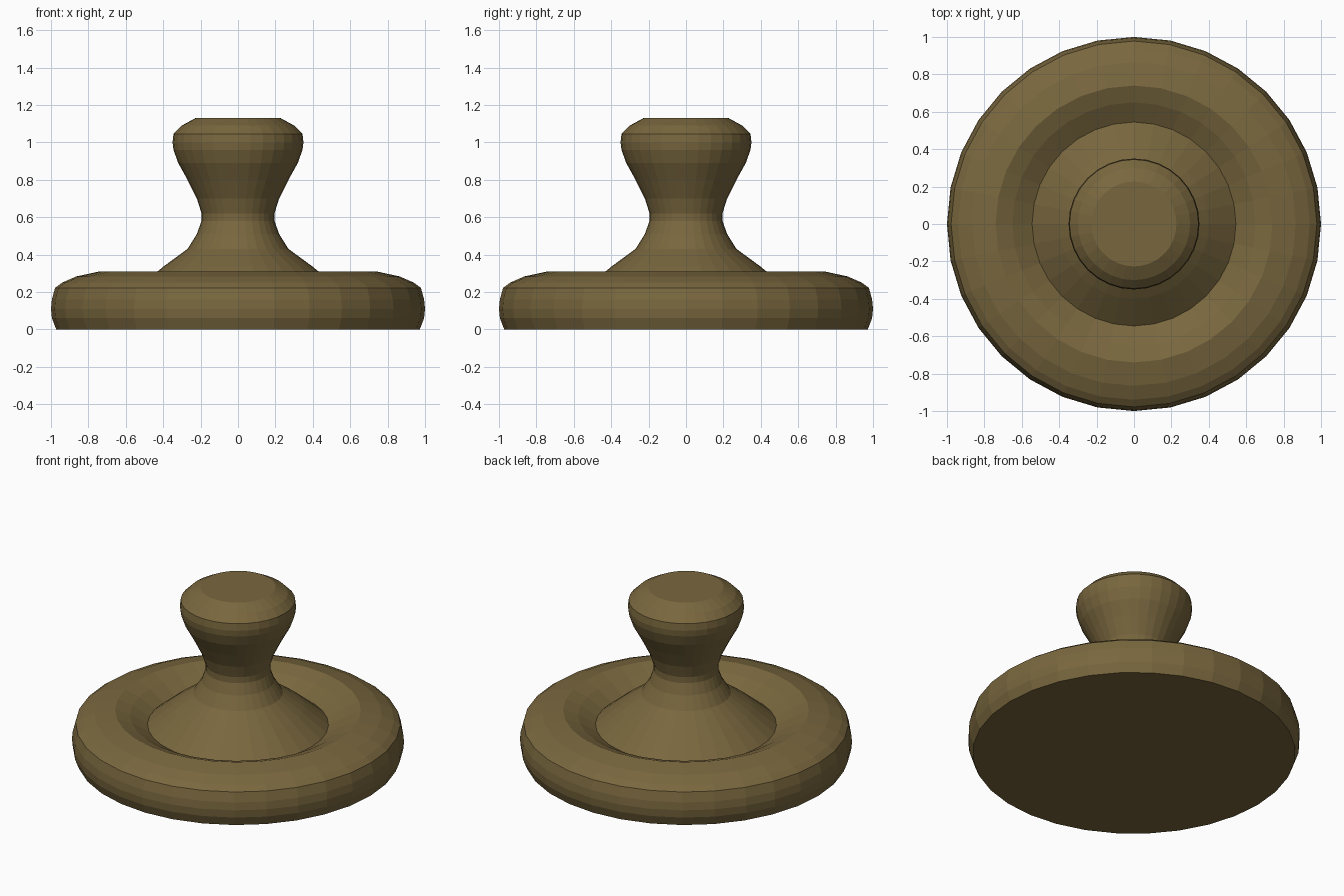
import bpy, bmesh, math

if "Cube" in bpy.data.objects:
    bpy.data.objects.remove(bpy.data.objects["Cube"])

SIDES = 32

bronze = bpy.data.materials.new("dull_bronze")
bronze.diffuse_color = (0.19, 0.135, 0.048, 1)
bronze.use_nodes = True
bronze.node_tree.nodes["Principled BSDF"].inputs["Base Color"].default_value = bronze.diffuse_color


def lathe(name, profile):
    """Closed solid of revolution from (radius, height) points, bottom to top."""
    bm = bmesh.new()
    rings = []
    for r, z in profile:
        rings.append([bm.verts.new((r * math.cos(math.tau * i / SIDES),
                                    r * math.sin(math.tau * i / SIDES), z))
                      for i in range(SIDES)])
    for a, b in zip(rings, rings[1:]):
        for i in range(SIDES):
            j = (i + 1) % SIDES
            bm.faces.new((a[i], a[j], b[j], b[i]))
    bm.faces.new(rings[0][::-1])
    bm.faces.new(rings[-1])
    mesh = bpy.data.meshes.new(name)
    bm.to_mesh(mesh)
    bm.free()
    mesh.materials.append(bronze)
    obj = bpy.data.objects.new(name, mesh)
    bpy.context.collection.objects.link(obj)
    return obj


# Round base with domed rim and groove, flared neck, bulbous grip
lathe("knob", [
    (0.972, 0.0), (0.995, 0.06), (1.0, 0.11), (0.995, 0.16), (0.978, 0.222),
    (0.94, 0.25), (0.865, 0.283), (0.74, 0.31), (0.65, 0.276), (0.545, 0.215),
    (0.40, 0.335), (0.27, 0.43), (0.22, 0.51), (0.195, 0.58), (0.195, 0.62),
    (0.22, 0.70), (0.27, 0.80), (0.32, 0.89), (0.345, 0.96), (0.35, 1.0),
    (0.345, 1.045), (0.30, 1.09), (0.227, 1.13),
])
